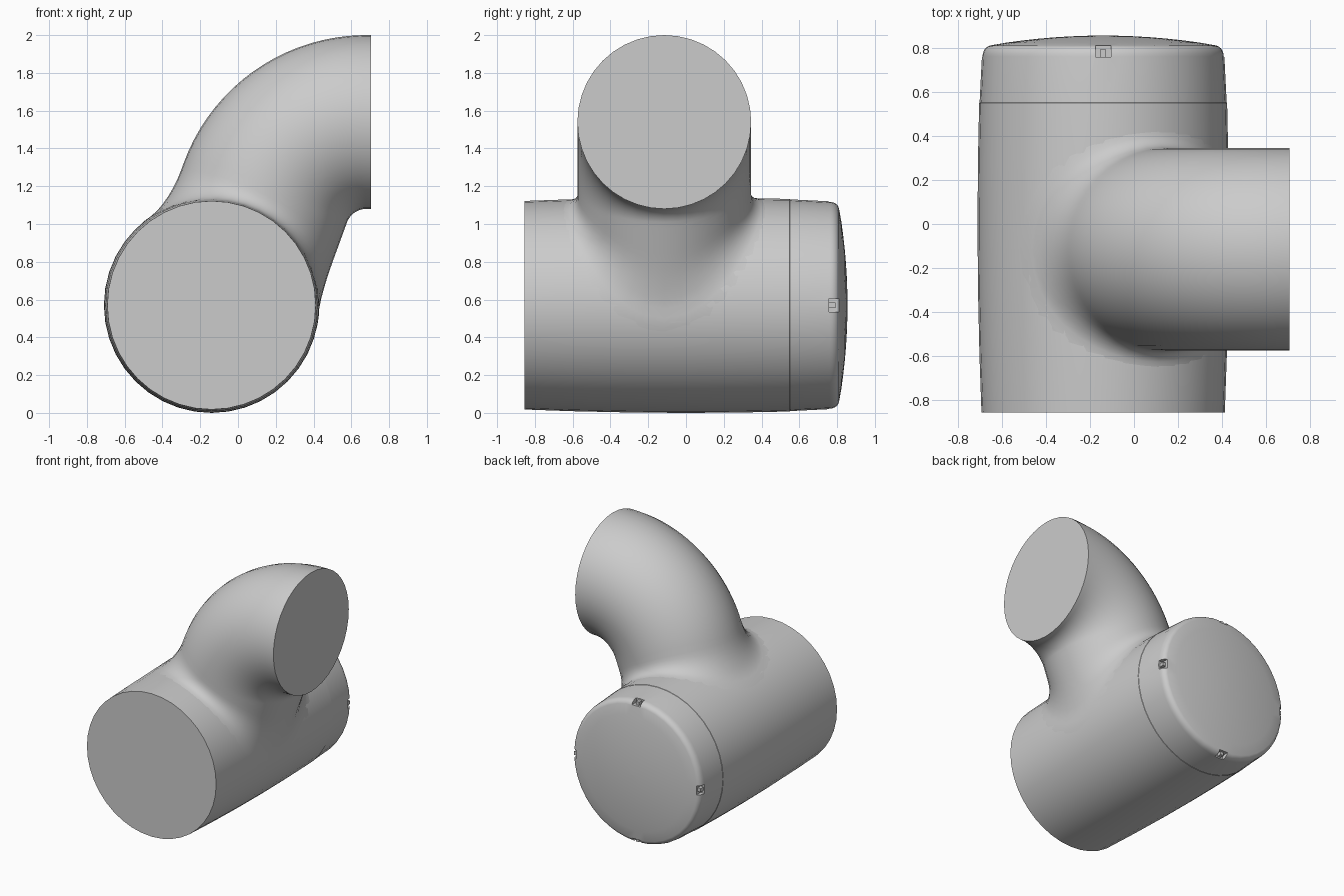
import bpy, bmesh, math
from mathutils import Vector, Matrix

cube = bpy.data.objects.get("Cube")
if cube:
    bpy.data.objects.remove(cube, do_unlink=True)

SIDES = 40
AXIS = Vector((-0.14, 0, 0.57))       # centre of the main barrel, which runs along y

grey = bpy.data.materials.new("plain grey")
grey.use_nodes = True
colour = (0.6, 0.6, 0.6, 1)
grey.diffuse_color = colour
grey.node_tree.nodes["Principled BSDF"].inputs["Base Color"].default_value = colour


def finish(name, bm):
    bmesh.ops.recalc_face_normals(bm, faces=bm.faces)
    mesh = bpy.data.meshes.new(name)
    bm.to_mesh(mesh)
    bm.free()
    mesh.materials.append(grey)
    obj = bpy.data.objects.new(name, mesh)
    bpy.context.collection.objects.link(obj)
    return obj


def smooth(obj):
    bpy.ops.object.select_all(action='DESELECT')
    obj.select_set(True)
    bpy.context.view_layer.objects.active = obj
    bpy.ops.object.shade_smooth_by_angle(angle=math.radians(35))


def loft(name, rings):
    """Skin a list of equal rings and cap both ends."""
    bm = bmesh.new()
    loops = [[bm.verts.new(p) for p in ring] for ring in rings]
    for a, b in zip(loops, loops[1:]):
        for i in range(SIDES):
            j = (i + 1) % SIDES
            bm.faces.new((a[i], a[j], b[j], b[i]))
    bm.faces.new(loops[0])
    bm.faces.new(loops[-1])
    return finish(name, bm)


def barrel_radius(y):
    return 0.57 - 0.018 * (y / 0.855) ** 2


def angles():
    return [2 * math.pi * i / SIDES for i in range(SIDES)]


# Main barrel: slightly bulged, flat at the front, rounded rim and shallow dome at the back
profile = [(y, barrel_radius(y)) for y in (-0.855, -0.6, -0.3, 0, 0.3, 0.549)]
profile += [(0.551, barrel_radius(0.55) - 0.002), (0.76, 0.55)]
for k in range(1, 6):
    t = math.radians(16 * k)
    profile.append((0.76 + 0.05 * math.sin(t), 0.51 + 0.04 * math.cos(t)))
for k in range(1, 8):
    r = 0.51 * (1 - k / 7) + 0.004
    profile.append((0.855 - 0.044 * (r / 0.514) ** 2, r))
barrel = loft("barrel", [[AXIS + Vector((r * math.cos(a), y, r * math.sin(a)))
                          for a in angles()] for y, r in profile])


# Four small notches in the back rim, each with a little tab
def rim_boxes(name, size, y, radius):
    bm = bmesh.new()
    for k in range(4):
        place = (Matrix.Translation(AXIS) @ Matrix.Rotation(k * math.pi / 2, 4, 'Y')
                 @ Matrix.Translation((0, y, radius)) @ Matrix.Diagonal((*size, 1)))
        bmesh.ops.create_cube(bm, size=1, matrix=place)
    return finish(name, bm)


cutter = rim_boxes("notch_cutter", (0.07, 0.06, 0.07), 0.787, 0.55)
cutter.hide_render = True
cut = barrel.modifiers.new("notches", 'BOOLEAN')
cut.operation = 'DIFFERENCE'
cut.solver = 'EXACT'
cut.object = cutter
bpy.context.view_layer.objects.active = barrel
bpy.ops.object.modifier_apply(modifier=cut.name)
bpy.data.objects.remove(cutter, do_unlink=True)
rim_boxes("notch_tabs", (0.028, 0.035, 0.03), 0.775, 0.525)
smooth(barrel)

# Elbow pipe: leaves the barrel upwards, bends to +x, and flares where they meet
PIPE_R, BEND_R, LEAD = 0.46, 0.57, 0.025
BEND = math.radians(70)
HUB = Vector((0.68, -0.115, 0.97))


def frame(s):
    """Centre, outward side and direction of the pipe at length s from its open end."""
    t = min(max((s - LEAD) / BEND_R, 0), BEND)
    out = Vector((-math.sin(t), 0, math.cos(t)))
    along = Vector((-math.cos(t), 0, -math.sin(t)))
    extra = s - LEAD - t * BEND_R
    return HUB + out * BEND_R + along * extra, out, along


def on_pipe(a, s):
    centre, out, _ = frame(s)
    return centre + PIPE_R * (out * math.cos(a) + Vector((0, math.sin(a), 0)))


def from_axis(p):
    return Vector((p.x - AXIS.x, 0, p.z - AXIS.z))


def pipe_line(a):
    """Points along one side line of the pipe, ending in a fillet on the barrel."""
    s = 0
    while from_axis(on_pipe(a, s)).length > barrel_radius(on_pipe(a, s).y) and s < 1.6:
        s += 0.002
    fillet = 0.09 + 0.12 * math.cos(a) ** 2
    steps = 20
    pts = [on_pipe(a, (s - fillet) * i / steps) for i in range(steps + 1)]
    corner, start = on_pipe(a, s), pts[-1]
    normal = from_axis(corner).normalized()
    out = frame(s)[1] * math.cos(a) + Vector((0, math.sin(a), 0))
    out = (out - normal * out.dot(normal)).normalized()
    end = corner + out * fillet
    flat = from_axis(end).normalized() * (barrel_radius(end.y) - 0.004)
    end = Vector((AXIS.x + flat.x, end.y, AXIS.z + flat.z))
    for i in range(1, 9):
        t = i / 8
        p = start * (1 - t) ** 2 + corner * 2 * t * (1 - t) + end * t * t
        # Keep the flare lying on the curved barrel
        d, low = from_axis(p), barrel_radius(p.y) + 0.002 * (1 - t)
        if d.length < low and i < 8:
            d = d.normalized() * low
            p = Vector((AXIS.x + d.x, p.y, AXIS.z + d.z))
        pts.append(p)
    # Tuck the closing cap inside the barrel
    pts.append(AXIS + (end - AXIS) * 0.5)
    return pts


elbow = loft("elbow_pipe", list(zip(*[pipe_line(a) for a in angles()])))
smooth(elbow)
